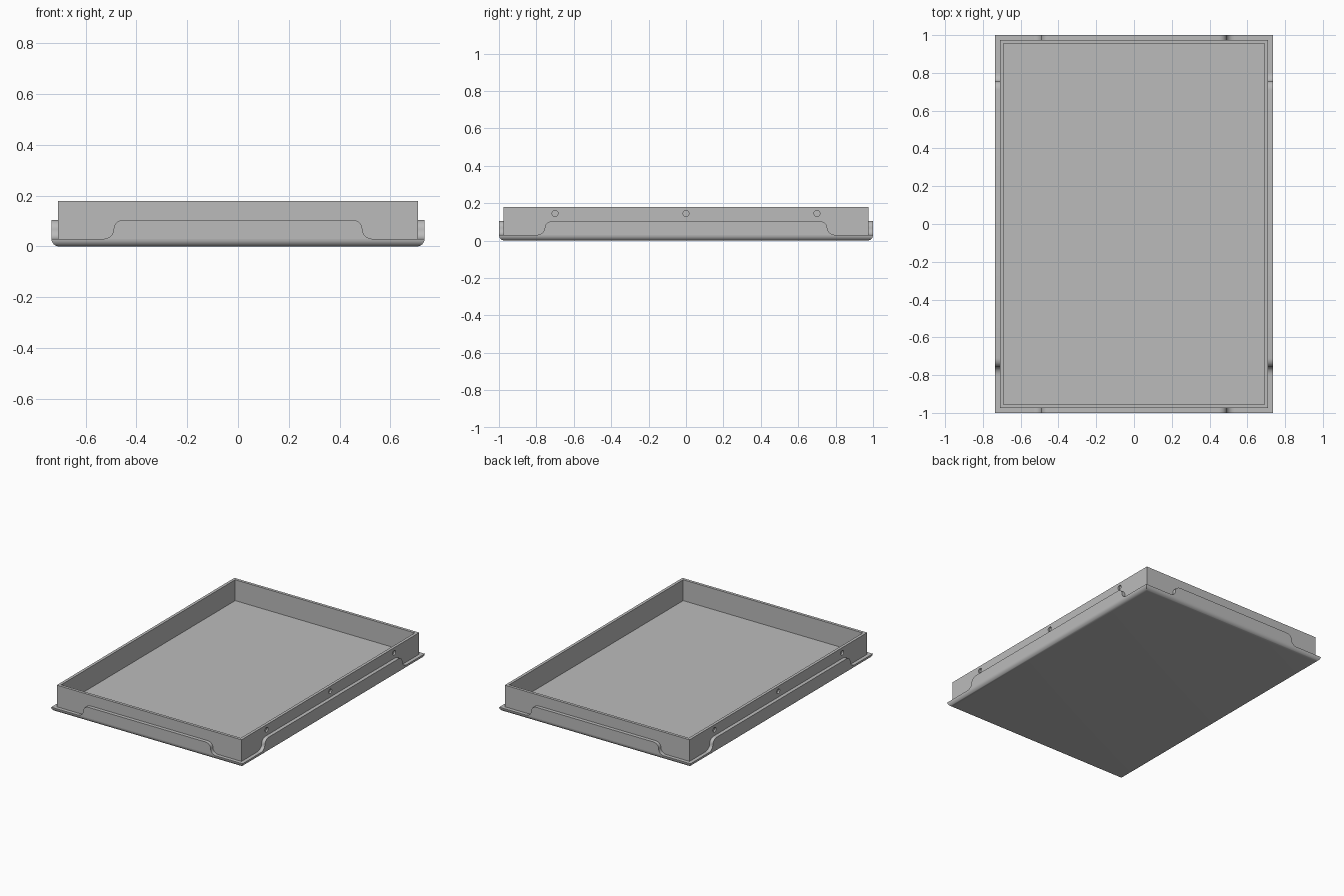
import bpy, bmesh
from math import sin, cos, pi, radians
from mathutils import Matrix

if "Cube" in bpy.data.objects:
    bpy.data.objects.remove(bpy.data.objects["Cube"], do_unlink=True)

HALF_X, HALF_Y = 0.735, 1.0      # outer footprint
LIP = 0.025                      # how far the base stands out from the wall
WALL, FLOOR, RIM = 0.02, 0.035, 0.18
BEND, LIP_TOP = 0.03, 0.105      # bottom rounding and top of the raised lips

grey = bpy.data.materials.new("light grey metal")
grey.use_nodes = True
colour = (0.5, 0.5, 0.5, 1)
grey.diffuse_color = colour
grey.node_tree.nodes["Principled BSDF"].inputs["Base Color"].default_value = colour


def finish(bm, name, smooth=False):
    bmesh.ops.recalc_face_normals(bm, faces=bm.faces)
    mesh = bpy.data.meshes.new(name)
    bm.to_mesh(mesh)
    bm.free()
    mesh.materials.append(grey)
    obj = bpy.data.objects.new(name, mesh)
    bpy.context.collection.objects.link(obj)
    bpy.ops.object.select_all(action='DESELECT')
    obj.select_set(True)
    bpy.context.view_layer.objects.active = obj
    if smooth:
        bpy.ops.object.shade_smooth_by_angle(angle=radians(35))
    return obj


def loft_rectangles(name, rings, smooth=False):
    """Closed solid through a stack of (inset, z) rectangles."""
    bm = bmesh.new()
    loops = []
    for inset, z in rings:
        x, y = HALF_X - inset, HALF_Y - inset
        loops.append([bm.verts.new(p) for p in
                      ((-x, -y, z), (x, -y, z), (x, y, z), (-x, y, z))])
    for a, b in zip(loops, loops[1:]):
        for i in range(4):
            j = (i + 1) % 4
            bm.faces.new((a[i], a[j], b[j], b[i]))
    bm.faces.new(loops[0])
    bm.faces.new(loops[-1])
    return finish(bm, name, smooth)


# Base pan with a rounded lower edge and mitred corners
steps = [i * pi / 16 for i in range(9)]
loft_rectangles("base_pan", [(BEND * (1 - sin(t)), BEND * (1 - cos(t)))
                             for t in steps], smooth=True)

# Upright tray walls with the sunken floor
tray = loft_rectangles("tray_walls", [(LIP, BEND - 0.01), (LIP, RIM),
                                      (LIP + WALL, RIM), (LIP + WALL, FLOOR)])

# Shallow round dimples in the long walls
bm = bmesh.new()
for side in (-1, 1):
    for y in (-0.7, 0, 0.7):
        place = Matrix.Translation((side * (HALF_X - LIP), y, 0.145))
        bmesh.ops.create_cone(bm, cap_ends=True, segments=20, radius1=0.016,
                              radius2=0.016, depth=0.024,
                              matrix=place @ Matrix.Rotation(pi / 2, 4, 'Y'))
cutter = finish(bm, "dimple_cutter")
cutter.hide_render = True
cut = tray.modifiers.new("dimples", 'BOOLEAN')
cut.operation, cut.solver, cut.object = 'DIFFERENCE', 'EXACT', cutter
bpy.context.view_layer.objects.active = tray
bpy.ops.object.modifier_apply(modifier=cut.name)
bpy.data.objects.remove(cutter, do_unlink=True)
bpy.context.view_layer.objects.active = tray
tray.select_set(True)
bpy.ops.object.shade_smooth_by_angle(angle=radians(35))


def raised_lip(name, mid, spread, angle, reach):
    """Lip along one side whose ends drop in an S curve."""
    half_h = (LIP_TOP - BEND) / 2
    curve = [(mid + spread - spread * sin(t), BEND + half_h * (1 - cos(t)))
             for t in steps]
    curve += [(mid - spread + spread * cos(t), LIP_TOP - half_h + half_h * sin(t))
              for t in steps[1:]]
    outline = curve + [(-u, z) for u, z in reversed(curve)]
    bm = bmesh.new()
    face = bm.faces.new([bm.verts.new((u, -reach, z)) for u, z in outline])
    out = bmesh.ops.extrude_face_region(bm, geom=[face])
    moved = [v for v in out["geom"] if isinstance(v, bmesh.types.BMVert)]
    bmesh.ops.translate(bm, verts=moved, vec=(0, LIP + 0.004, 0))
    bmesh.ops.rotate(bm, verts=bm.verts, matrix=Matrix.Rotation(angle, 3, 'Z'))
    return finish(bm, name, smooth=True)


raised_lip("front_lip", 0.49, 0.04, 0, HALF_Y)
raised_lip("back_lip", 0.49, 0.04, pi, HALF_Y)
raised_lip("left_lip", 0.755, 0.045, pi / 2, HALF_X)
raised_lip("right_lip", 0.755, 0.045, -pi / 2, HALF_X)
